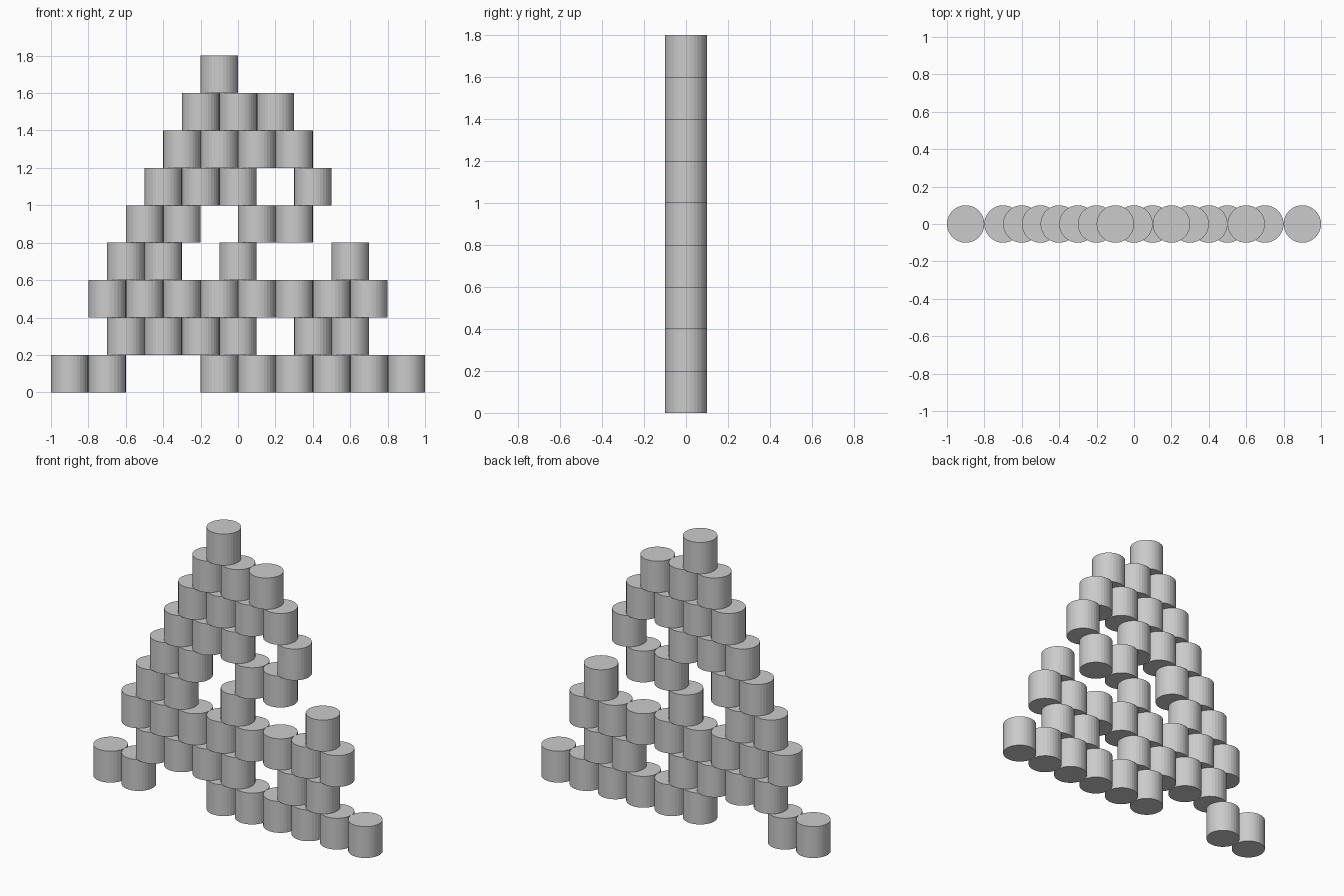
import bpy

if "Cube" in bpy.data.objects:
    bpy.data.objects.remove(bpy.data.objects["Cube"])

RADIUS, HEIGHT, SIDES = 0.1, 0.2, 32

# One plain grey for every can
grey = bpy.data.materials.new("grey")
grey.diffuse_color = (0.6, 0.6, 0.6, 1)
grey.use_nodes = True
grey.node_tree.nodes["Principled BSDF"].inputs["Base Color"].default_value = grey.diffuse_color

# Stack pattern from the bottom row up: 1 = can, 0 = knocked-out gap
rows = [
    "1100111111",
    "011110110",
    "11111111",
    "1101001",
    "110110",
    "11101",
    "1111",
    "111",
    "10",
]

# One shared can mesh
bpy.ops.mesh.primitive_cylinder_add(vertices=SIDES, radius=RADIUS, depth=HEIGHT)
first = bpy.context.object
can_mesh = first.data
can_mesh.name = "can"
can_mesh.materials.append(grey)
bpy.data.objects.remove(first)

# Each row is centred on x = 0, so it is offset half a can from the row below
for level, pattern in enumerate(rows):
    for slot, present in enumerate(pattern):
        if present == "1":
            can = bpy.data.objects.new(f"can_row{level + 1}_{slot + 1}", can_mesh)
            x = (slot - (len(pattern) - 1) / 2) * 2 * RADIUS
            can.location = (x, 0, HEIGHT * (level + 0.5))
            bpy.context.collection.objects.link(can)
